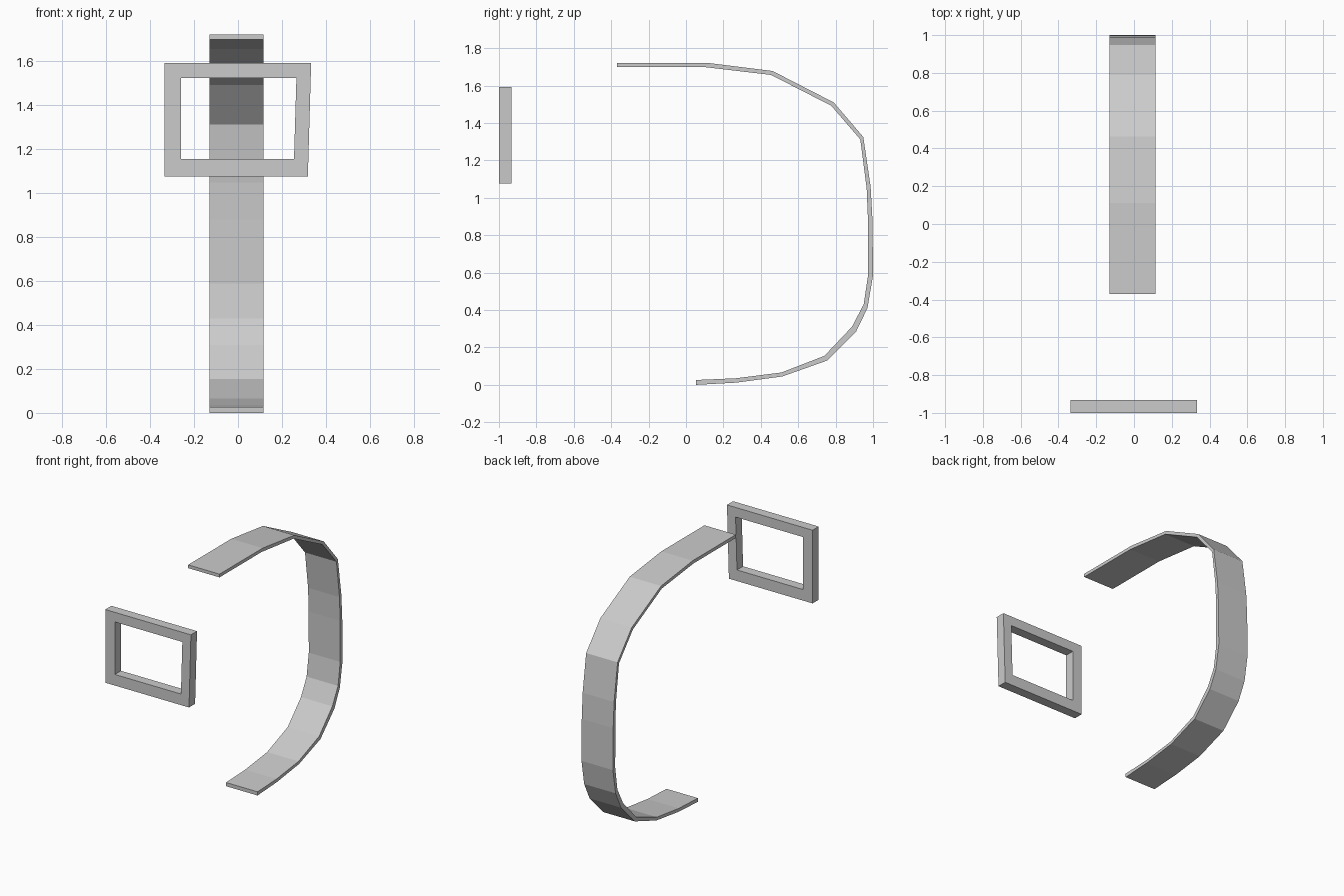
import bpy, bmesh

if "Cube" in bpy.data.objects:
    bpy.data.objects.remove(bpy.data.objects["Cube"])


def loft_pairs(name, outer, inner, place, lo, hi, closed):
    """Band between two matching outlines, extruded from lo to hi."""
    bm = bmesh.new()
    rings = [[bm.verts.new(place(p, d)) for p, d in
              ((o, lo), (o, hi), (i, hi), (i, lo))]
             for o, i in zip(outer, inner)]
    n = len(rings)
    for k in range(n if closed else n - 1):
        a, b = rings[k], rings[(k + 1) % n]
        for j in range(4):
            m = (j + 1) % 4
            bm.faces.new((a[j], a[m], b[m], b[j]))
    if not closed:
        bm.faces.new(rings[0])
        bm.faces.new(rings[-1])
    bmesh.ops.recalc_face_normals(bm, faces=bm.faces)
    mesh = bpy.data.meshes.new(name)
    bm.to_mesh(mesh)
    bm.free()
    obj = bpy.data.objects.new(name, mesh)
    bpy.context.collection.objects.link(obj)
    return obj


# Curved strap: side profile (y, z), extruded across x
strap_outer = [(-0.37, 1.722), (0.11, 1.722), (0.463, 1.678), (0.79, 1.51),
               (0.948, 1.325), (0.987, 1.06), (0.997, 0.88), (1.0, 0.585),
               (0.97, 0.41), (0.91, 0.286), (0.755, 0.13), (0.515, 0.045),
               (0.27, 0.012), (0.053, 0.0)]
strap_inner = [(-0.37, 1.699), (0.10, 1.699), (0.455, 1.657), (0.777, 1.492),
               (0.932, 1.312), (0.966, 1.05), (0.973, 0.88), (0.974, 0.59),
               (0.95, 0.43), (0.887, 0.31), (0.74, 0.155), (0.51, 0.066),
               (0.265, 0.035), (0.053, 0.026)]
loft_pairs("strap", strap_outer, strap_inner,
           lambda p, x: (x, p[0], p[1]), -0.13, 0.115, False)

# Slightly skewed buckle frame: front outline (x, z), extruded along y
frame_outer = [(-0.335, 1.593), (0.333, 1.593), (0.318, 1.077), (-0.335, 1.077)]
frame_inner = [(-0.26, 1.525), (0.266, 1.525), (0.255, 1.155), (-0.26, 1.155)]
loft_pairs("buckle_frame", frame_outer, frame_inner,
           lambda p, y: (p[0], y, p[1]), -1.0, -0.932, True)
